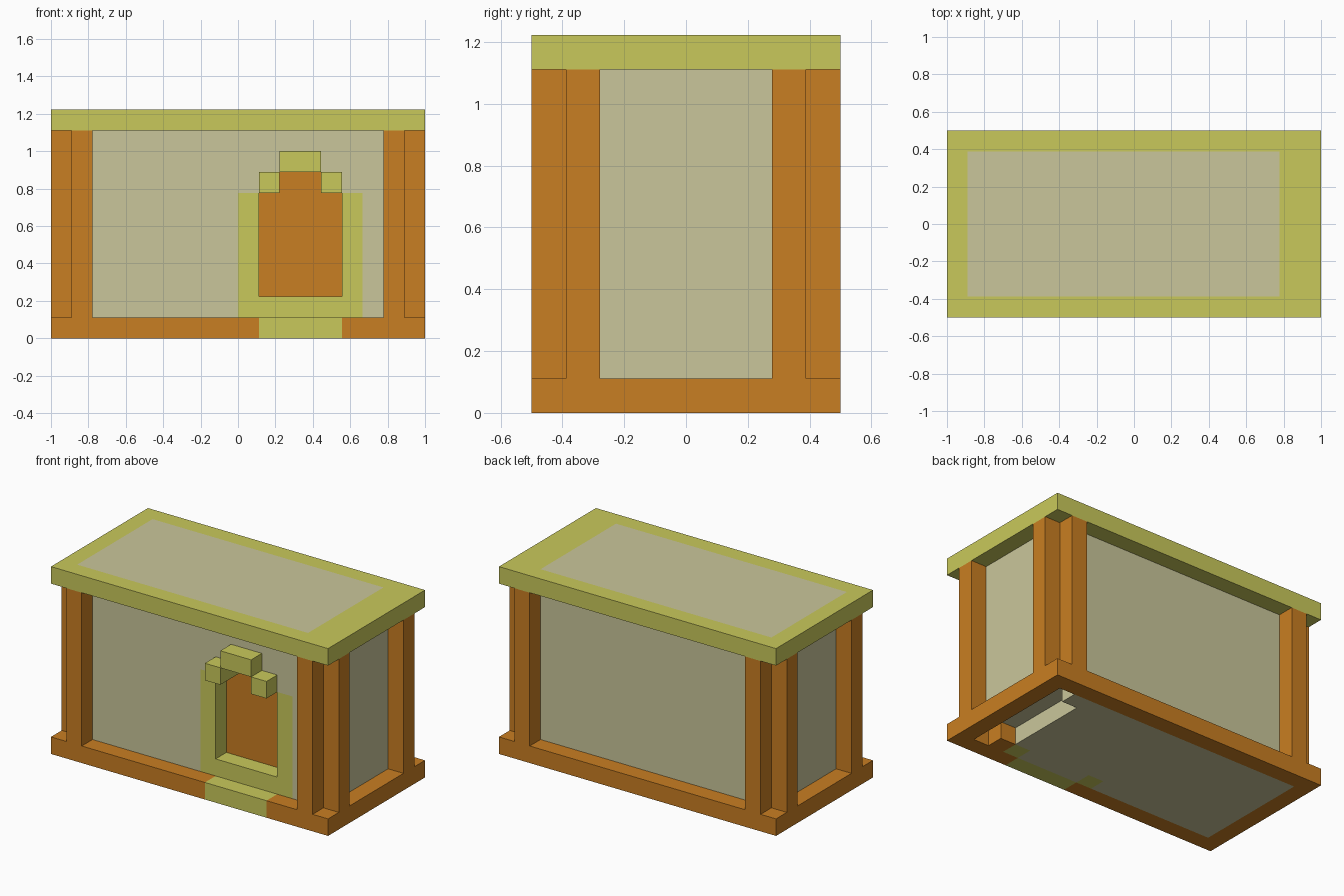
import bpy, bmesh, math
from mathutils import Vector

if "Cube" in bpy.data.objects:
    bpy.data.objects.remove(bpy.data.objects["Cube"])

U = 1 / 9  # block size: the model is 18 x 9 x 11 blocks


def material(name, hexcol):
    def lin(c):
        c /= 255
        return c / 12.92 if c <= 0.04045 else ((c + 0.055) / 1.055) ** 2.4
    m = bpy.data.materials.new(name)
    m.diffuse_color = [lin(int(hexcol[i:i + 2], 16)) for i in (0, 2, 4)] + [1]
    m.use_nodes = True
    m.node_tree.nodes["Principled BSDF"].inputs["Base Color"].default_value = m.diffuse_color
    return m


orange = material("orange wood", "C97E22")
yellow = material("olive yellow", "C9C95B")
cream = material("cream plaster", "CAC69B")

grid = {}  # block position -> part name; later parts replace earlier ones


def fill(part, x0, x1, y0, y1, z0, z1):
    for x in range(x0, x1):
        for y in range(y0, y1):
            for z in range(z0, z1):
                if part:
                    grid[x, y, z] = part
                else:
                    grid.pop((x, y, z), None)


# Floor with an opening underneath on the right
fill("floor_rim", -9, 9, 0, 9, 0, 1)
fill("floor_panel", -8, 7, 1, 8, 0, 1)
fill(None, 7, 8, 1, 8, 0, 1)
fill(None, 6, 7, 2, 7, 0, 1)
fill("floor_rim", 6, 7, 1, 2, 0, 1)
fill("doorstep", 1, 5, 0, 1, 0, 1)

# Wall block and the pillar pairs at each corner
fill("walls", -8, 8, 1, 8, 1, 10)
for x in (-8, 7):
    for y in (0, 8):
        fill("long_side_pillars", x, x + 1, y, y + 1, 1, 10)
for x in (-9, 8):
    for y in (1, 7):
        fill("short_side_pillars", x, x + 1, y, y + 1, 1, 10)

# Doorway: jambs, sill, stepped arch, recessed door
for x in (0, 5):
    fill("door_frame", x, x + 1, 1, 2, 0, 7)
fill("door_frame", 1, 5, 1, 2, 1, 2)
fill(None, 1, 5, 1, 2, 2, 7)
fill(None, 2, 4, 1, 2, 7, 8)
for x in (1, 4):
    fill("door_arch", x, x + 1, 0, 2, 7, 8)
fill("door_arch", 2, 4, 0, 2, 8, 9)
fill("door", 1, 5, 2, 3, 2, 8)

# Roof with its inlaid panel
fill("roof_rim", -9, 9, 0, 9, 10, 11)
fill("roof_panel", -8, 7, 1, 8, 10, 11)

colours = {
    "floor_rim": orange, "floor_panel": cream, "doorstep": yellow,
    "walls": cream, "long_side_pillars": orange, "short_side_pillars": orange,
    "door_frame": yellow, "door_arch": yellow, "door": orange,
    "roof_rim": yellow, "roof_panel": cream,
}

# Skin each part: only faces not covered by a neighbouring block
for part, mat in colours.items():
    bm = bmesh.new()
    for cell in [c for c, p in grid.items() if p == part]:
        centre = Vector(cell) + Vector((0.5, 0.5 - 4.5, 0.5))
        for axis in range(3):
            for sign in (-1, 1):
                n = Vector((0, 0, 0))
                n[axis] = sign
                if tuple(int(cell[i] + n[i]) for i in range(3)) in grid:
                    continue
                a = Vector((0, 0, 0))
                a[(axis + 1) % 3] = 1
                b = n.cross(a)
                corners = [(centre + (n + a * i + b * j) / 2) * U
                           for i, j in ((1, 1), (-1, 1), (-1, -1), (1, -1))]
                bm.faces.new([bm.verts.new(c) for c in corners])
    bmesh.ops.remove_doubles(bm, verts=bm.verts, dist=0.001)
    bmesh.ops.dissolve_limit(bm, angle_limit=math.radians(1),
                             verts=bm.verts, edges=bm.edges)
    mesh = bpy.data.meshes.new(part)
    bm.to_mesh(mesh)
    bm.free()
    mesh.materials.append(mat)
    bpy.context.collection.objects.link(bpy.data.objects.new(part, mesh))
